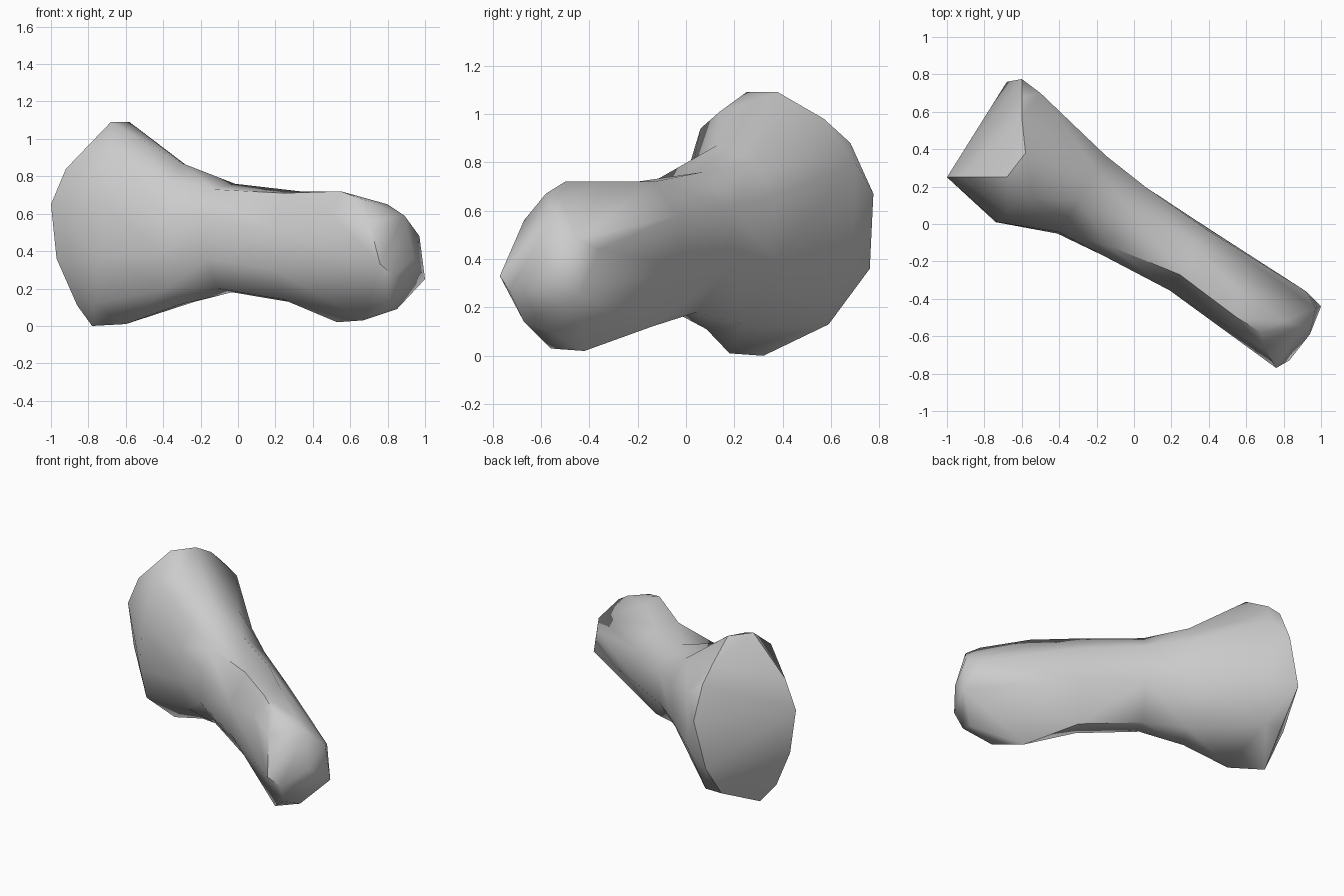
import bpy
import bmesh
from math import radians
from mathutils import Vector

cube = bpy.data.objects.get("Cube")
if cube:
    bpy.data.objects.remove(cube)

# Long axis of the bone and the direction across it
ALONG = Vector((0.85, -0.53, 0))
ACROSS = Vector((0.53, 0.85, 0))


def section(distance, profile):
    """Place a flat cross-section of (across, height) points on the long axis."""
    return [ALONG * distance + ACROSS * a + Vector((0, 0, h)) for a, h in profile]


# Broad end: rim of the large face, its rounded back edge, then the blunt ridge
head_rim = [
    (-1, .25, .65), (-.92, .25, .84), (-.68, .25, 1.09), (-.58, .38, 1.09),
    (-.6, .57, .98), (-.6, .68, .88), (-.6, .775, .67), (-.68, .76, .36),
    (-.68, .59, .13), (-.78, .32, 0), (-.86, .26, .11), (-.97, .27, .36),
]
head_back = [(-.5, .7, .8), (-.5, .69, .42), (-.56, .59, .13)]
head_ridge = [
    (-.68, .06, .94), (-.54, .14, 1.01), (-.73, .01, .65), (-.74, .01, .36),
    (-.62, .01, .4), (-.5, .0, .6), (-.6, .18, .01), (-.77, .12, .12),
]

# Cross-sections from the broad end down the narrow shaft
collar = section(-.32, [
    (-.05, .87), (.14, .8), (.23, .66), (.23, .4), (.08, .13),
    (-.1, .11), (-.2, .2), (-.26, .4), (-.25, .6), (-.17, .77)])
waist = section(-.05, [
    (-.17, .73), (.05, .76), (.2, .62), (.19, .38),
    (.02, .18), (-.13, .2), (-.23, .36), (-.23, .58)])
neck = section(.35, [
    (-.1, .71), (.06, .72), (.18, .58), (.19, .36),
    (.05, .12), (-.1, .14), (-.19, .3), (-.2, .5)])

# Small rounded end
foot = [
    (1, -.44, .25), (.97, -.45, .48), (.92, -.36, .44), (.89, -.55, .59),
    (.76, -.77, .33), (.83, -.73, .27), (.94, -.59, .36), (.81, -.67, .14),
    (.85, -.55, .09), (.67, -.56, .03), (.53, -.42, .02), (.8, -.52, .65),
    (.68, -.58, .67), (.55, -.5, .72), (.55, -.34, .72), (.7, -.67, .56),
    (.5, -.55, .6), (.48, -.54, .42),
]

bm = bmesh.new()


def add_points(points):
    return [bm.verts.new(p) for p in points]


def wrap(verts, open_ends):
    """Stretch a skin over the points and leave the joining sections open."""
    before = set(bm.faces)
    bmesh.ops.convex_hull(bm, input=verts, use_existing_faces=False)
    caps = [f for f in bm.faces if f not in before
            and any(all(v in ring for v in f.verts) for ring in open_ends)]
    bmesh.ops.delete(bm, geom=caps, context='FACES_ONLY')


# Each part is wrapped on its own, sharing the section where it meets the next
rings = [add_points(ring) for ring in (collar, waist, neck)]
wrap(add_points(head_rim + head_back + head_ridge) + rings[0], rings[:1])
for near, far in zip(rings, rings[1:]):
    wrap(near + far, [near, far])
wrap(rings[-1] + add_points(foot), rings[-1:])

# Remove leftovers of the open sections and any stray points
bmesh.ops.delete(bm, geom=[e for e in bm.edges if not e.link_faces], context='EDGES')
bmesh.ops.delete(bm, geom=[v for v in bm.verts if not v.link_faces], context='VERTS')
bmesh.ops.recalc_face_normals(bm, faces=bm.faces[:])

mesh = bpy.data.meshes.new("bone")
bm.to_mesh(mesh)
bm.free()
bone = bpy.data.objects.new("bone", mesh)
bpy.context.collection.objects.link(bone)

# Plain grey
grey = bpy.data.materials.new("plain grey")
grey.use_nodes = True
color = (0.6, 0.6, 0.6, 1)
grey.diffuse_color = color
grey.node_tree.nodes["Principled BSDF"].inputs["Base Color"].default_value = color
mesh.materials.append(grey)

# Soft facets with the strong edges kept sharp
bpy.context.view_layer.objects.active = bone
bone.select_set(True)
bpy.ops.object.shade_smooth_by_angle(angle=radians(50))
